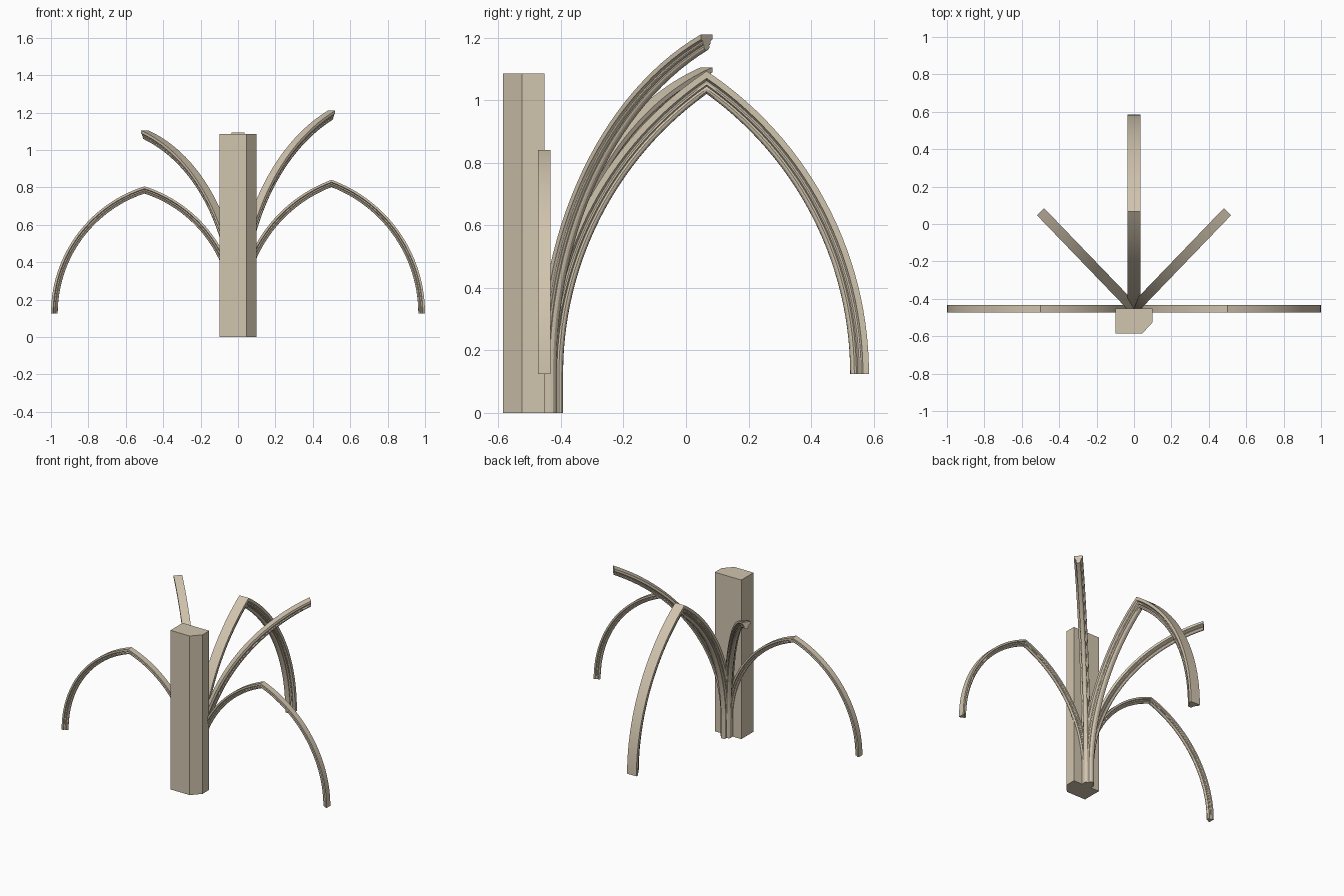
import bpy, bmesh, math
from mathutils import Vector

cube = bpy.data.objects.get("Cube")
if cube:
    bpy.data.objects.remove(cube, do_unlink=True)

stone = bpy.data.materials.new("warm_stone")
stone.use_nodes = True
colour = (0.64, 0.555, 0.425, 1)
stone.diffuse_color = colour
stone.node_tree.nodes["Principled BSDF"].inputs["Base Color"].default_value = colour

SPRING = 0.125               # height where the arcs begin
ROOT = Vector((0, -0.453, 0))  # common foot of all the ribs
STEPS = 28

# Half of the moulded rib section: (side, depth), both as fractions
HALF = [(1, 0), (1, .32), (.82, .36), (.68, .42), (.62, .52), (.66, .6),
        (.56, .65), (.42, .67), (.5, .78), (.43, .9), (.25, .98)]
SECTION = HALF + [(0, 1)] + [(-u, d) for u, d in reversed(HALF)]


def finish(bm, name):
    bmesh.ops.recalc_face_normals(bm, faces=bm.faces[:])
    mesh = bpy.data.meshes.new(name)
    bm.to_mesh(mesh)
    bm.free()
    mesh.materials.append(stone)
    obj = bpy.data.objects.new(name, mesh)
    bpy.context.collection.objects.link(obj)
    return obj


def rib(name, direction, half_span, crown, width, depth, whole):
    """Sweep the section up a stilt and along a pointed arch."""
    along = Vector((*direction, 0)).normalized()
    side = Vector((-along.y, along.x, 0))
    rise = crown - SPRING
    radius = (half_span ** 2 + rise ** 2) / (2 * half_span)

    def ring(t, mirrored=False, foot=False):
        points = []
        for u, d in SECTION:
            r = radius - d * depth
            angle = t * math.acos((radius - half_span) / r)  # mitred at the crown
            s = radius - r * math.cos(angle)
            z = 0 if foot else SPRING + r * math.sin(angle)
            if mirrored:
                s = 2 * half_span - s
            points.append(ROOT + along * s + side * (u * width / 2) + Vector((0, 0, z)))
        return points

    rings = [ring(0, foot=True)] + [ring(i / STEPS) for i in range(STEPS + 1)]
    if whole:
        rings += [ring(i / STEPS, mirrored=True) for i in reversed(range(STEPS))]

    bm = bmesh.new()
    loops = [[bm.verts.new(p) for p in points] for points in rings]
    n = len(SECTION)
    for a, b in zip(loops, loops[1:]):
        for i in range(n):
            j = (i + 1) % n
            bm.faces.new((a[i], a[j], b[j], b[i]))
    bm.faces.new(loops[0])
    bm.faces.new(loops[-1])
    obj = finish(bm, name)
    bpy.ops.object.select_all(action='DESELECT')
    obj.select_set(True)
    bpy.context.view_layer.objects.active = obj
    bpy.ops.object.shade_smooth_by_angle(angle=math.radians(28))


# Pier with one chamfered front corner
bm = bmesh.new()
plan = [(-.1, -.453), (-.1, -.585), (.045, -.585), (.1, -.525), (.1, -.453)]
base = bm.faces.new([bm.verts.new((x, y, 0)) for x, y in plan])
top = bmesh.ops.extrude_face_region(bm, geom=[base], use_keep_orig=True)
bmesh.ops.translate(bm, vec=(0, 0, 1.085),
                    verts=[v for v in top["geom"] if isinstance(v, bmesh.types.BMVert)])
finish(bm, "pier")

# Wall arches to each side
rib("left_wall_rib", (1, 0), .5, .84, .04, .036, True)
rib("right_wall_rib", (-1, 0), .5, .805, .04, .036, True)

# Transverse arch running straight back
rib("transverse_rib", (0, 1), .519, 1.093, .07, .06, True)

# Diagonal half arches ending at the bay centres
reach = math.hypot(.5, .519)
rib("left_diagonal_rib", (.5, .519), reach, 1.21, .054, .046, False)
rib("right_diagonal_rib", (-.5, .519), reach, 1.105, .054, .046, False)
